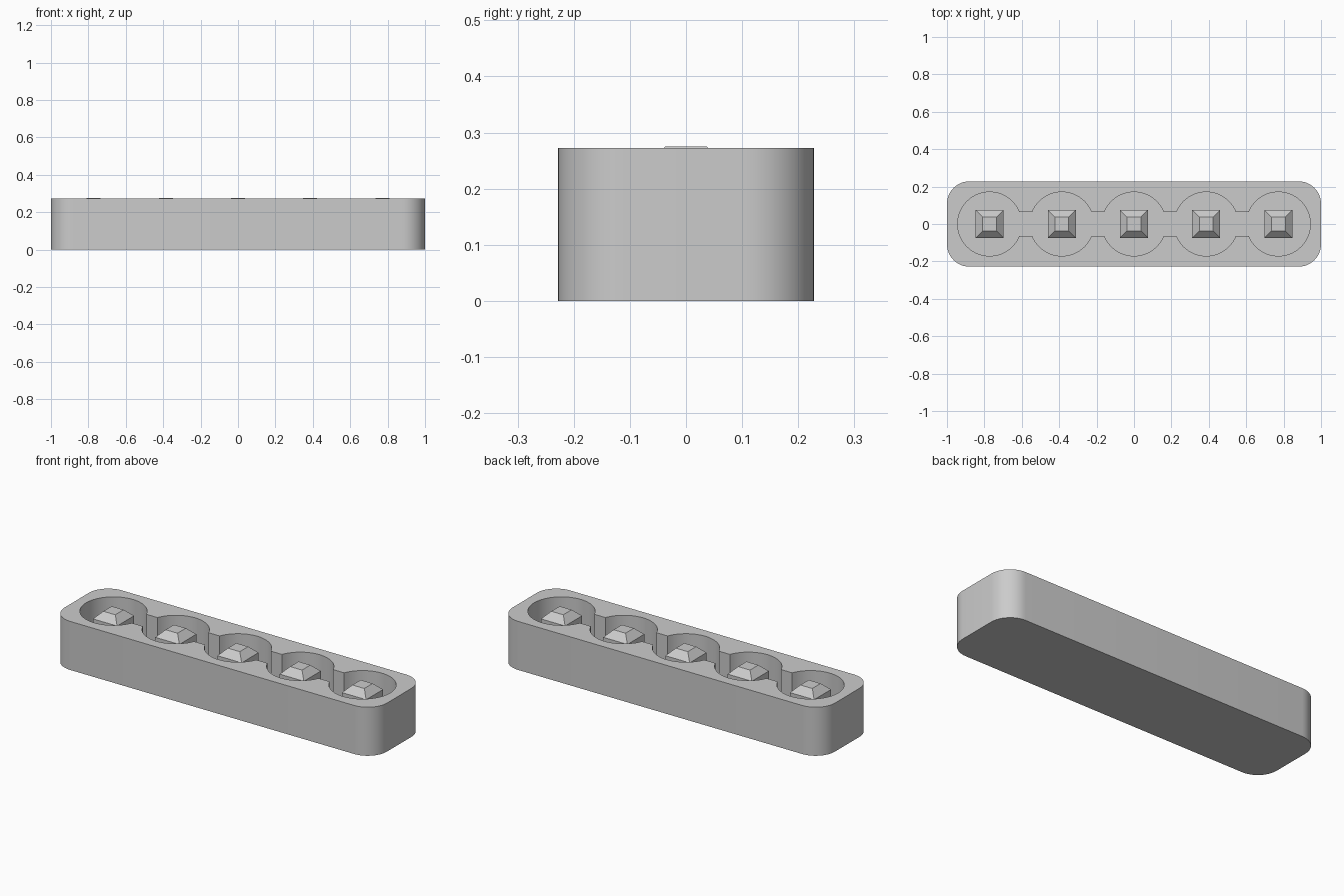
import bpy, bmesh, math

if "Cube" in bpy.data.objects:
    bpy.data.objects.remove(bpy.data.objects["Cube"])

HEIGHT, FLOOR = 0.272, 0.07
HALF_X, HALF_Y, CORNER = 1.0, 0.228, 0.12
PITCH, WELL_R, SLOT = 0.386, 0.171, 0.064
CENTRES = [PITCH * i for i in range(-2, 3)]

grey = bpy.data.materials.new("light_grey")
grey.diffuse_color = (0.6, 0.6, 0.6, 1)
grey.use_nodes = True
grey.node_tree.nodes["Principled BSDF"].inputs["Base Color"].default_value = grey.diffuse_color


def arc(cx, cy, r, a0, a1, n):
    return [(cx + r * math.cos(a0 + (a1 - a0) * i / n),
             cy + r * math.sin(a0 + (a1 - a0) * i / n)) for i in range(n + 1)]


def ring(bm, pts, z):
    vs = [bm.verts.new((x, y, z)) for x, y in pts]
    es = [bm.edges.new((vs[i], vs[(i + 1) % len(vs)])) for i in range(len(vs))]
    return vs, es


def bridge(bm, a, b):
    n = len(a)
    for i in range(n):
        j = (i + 1) % n
        f = bm.faces.new((a[i], a[j], b[j], b[i]))
        f.smooth = True


def finish(bm, name):
    bmesh.ops.recalc_face_normals(bm, faces=bm.faces[:])
    me = bpy.data.meshes.new(name)
    bm.to_mesh(me)
    bm.free()
    me.materials.append(grey)
    ob = bpy.data.objects.new(name, me)
    bpy.context.collection.objects.link(ob)
    return ob


# Outline of the rounded block
outer = []
for k, (sx, sy) in enumerate([(1, 1), (-1, 1), (-1, -1), (1, -1)]):
    a = k * math.pi / 2
    outer += arc(sx * (HALF_X - CORNER), sy * (HALF_Y - CORNER), CORNER,
                 a, a + math.pi / 2, 12)

# Outline of the five wells joined by slots: lower side, then upper side
gap = math.asin(SLOT / WELL_R)
lower = []
for i, c in enumerate(CENTRES):
    a0 = math.pi if i == 0 else math.pi + gap
    a1 = 2 * math.pi if i == 4 else 2 * math.pi - gap
    lower += arc(c, 0, WELL_R, a0, a1, 24)
inner = lower + [(-x, -y) for x, y in lower[1:-1]]
inner.append((-lower[-1][0], 0.0))
# the two end points coincide with mirrored ones, so keep each once
clean = []
for p in inner:
    if all(math.dist(p, q) > 1e-5 for q in clean):
        clean.append(p)
# add the right-hand end point of the mirrored half in order
inner = clean

# Housing block with the recessed cavity
bm = bmesh.new()
ob_v, ob_e = ring(bm, outer, 0)
ot_v, ot_e = ring(bm, outer, HEIGHT)
it_v, it_e = ring(bm, inner, HEIGHT)
if_v, if_e = ring(bm, inner, FLOOR)
bmesh.ops.triangle_fill(bm, use_beauty=True, edges=ot_e + it_e)
bmesh.ops.triangle_fill(bm, use_beauty=True, edges=if_e)
bm.faces.new(ob_v)
bridge(bm, ob_v, ot_v)
bridge(bm, if_v, it_v)
housing = finish(bm, "housing")
bpy.context.view_layer.objects.active = housing
housing.select_set(True)
bpy.ops.object.shade_smooth_by_angle(angle=math.radians(30))

# Square pins with bevelled tips
for i, c in enumerate(CENTRES):
    bm = bmesh.new()
    rings = []
    for h, z in [(0.075, FLOOR), (0.075, 0.237), (0.037, 0.275)]:
        rings.append([bm.verts.new((c + sx * h, sy * h, z))
                      for sx, sy in [(-1, -1), (1, -1), (1, 1), (-1, 1)]])
    for a, b in zip(rings, rings[1:]):
        bridge(bm, a, b)
    bm.faces.new(rings[0])
    bm.faces.new(rings[-1])
    for f in bm.faces:
        f.smooth = False
    finish(bm, f"pin_{i + 1}")
